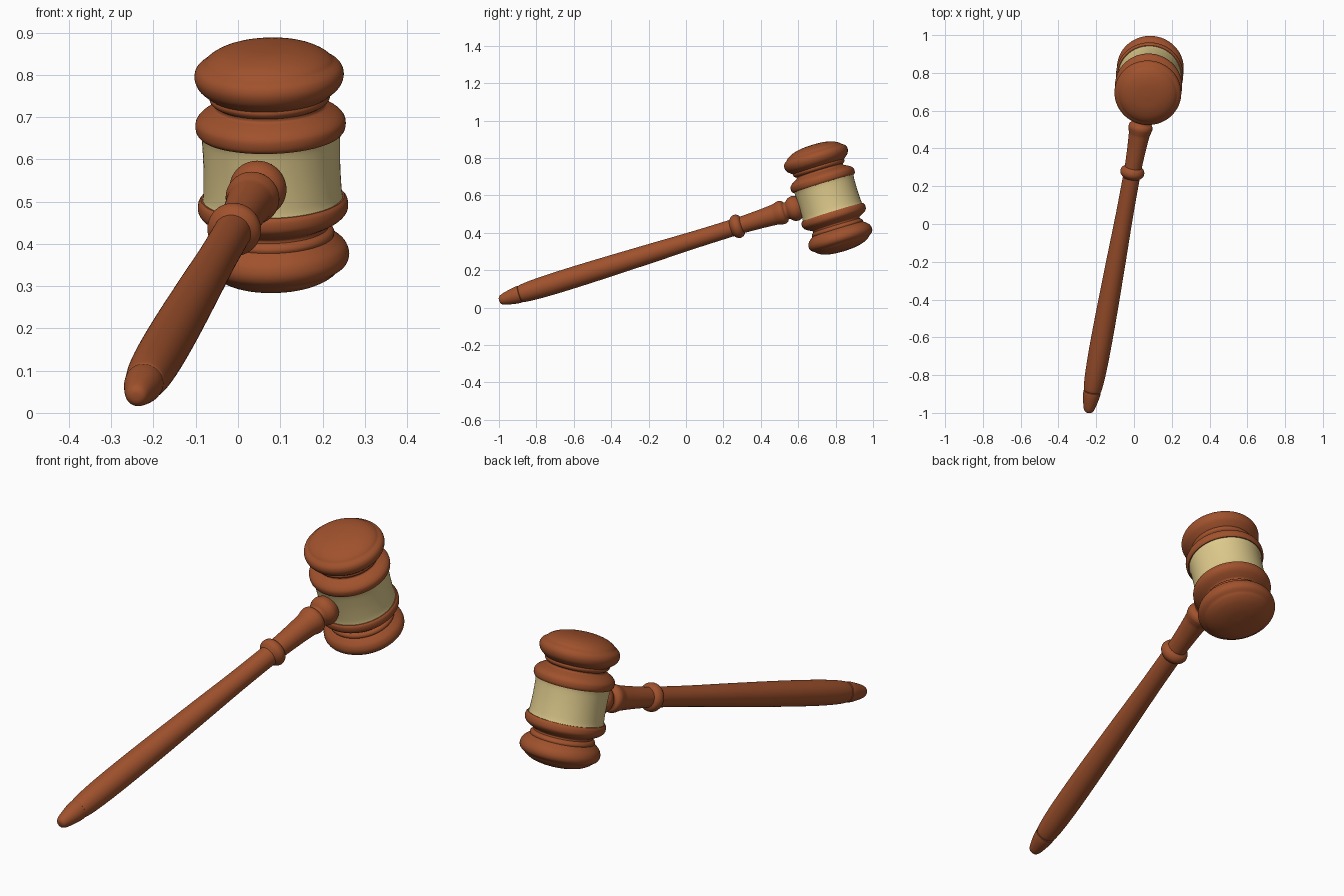
import bpy, bmesh, math
from mathutils import Vector, Matrix

if "Cube" in bpy.data.objects:
    bpy.data.objects.remove(bpy.data.objects["Cube"])


def material(name, rgb):
    m = bpy.data.materials.new(name)
    m.diffuse_color = (*rgb, 1)
    m.use_nodes = True
    m.node_tree.nodes["Principled BSDF"].inputs["Base Color"].default_value = m.diffuse_color
    return m


WOOD = material("reddish wood", (0.352, 0.084, 0.026))
BRASS = material("pale brass", (0.73, 0.59, 0.262))

# Shared frame: the handle axis passes through the centre of the head
CENTRE = Vector((0.08, 0.76, 0.586))
HANDLE = Vector((0.183, 1.0, 0.312)).normalized()
UP = Vector((-0.03, -0.306, 1.0))
UP = (UP - HANDLE * UP.dot(HANDLE)).normalized()


def smooth_curve(pts, steps=4):
    """Catmull-Rom curve through the profile points."""
    pts = [Vector(p) for p in pts]
    ext = [pts[0]] + pts + [pts[-1]]
    out = []
    for a, b, c, d in zip(ext, ext[1:], ext[2:], ext[3:]):
        for k in range(steps):
            t = k / steps
            out.append(0.5 * (2 * b + (c - a) * t + (2 * a - 5 * b + 4 * c - d) * t * t
                              + (3 * b - a - 3 * c + d) * t ** 3))
    return out + [pts[-1]]


def lathe(name, axis, sections, mat, segs=72):
    """Turn (distance, radius) sections around an axis; sections meet in creases."""
    prof = []
    for sec in sections:
        prof += smooth_curve(sec)[(1 if prof else 0):]
    bm = bmesh.new()
    rings = []
    for s, r in prof:
        if r < 1e-4:
            rings.append([bm.verts.new((0, 0, s))])
        else:
            rings.append([bm.verts.new((r * math.cos(2 * math.pi * i / segs),
                                        r * math.sin(2 * math.pi * i / segs), s))
                          for i in range(segs)])
    for a, b in zip(rings, rings[1:]):
        for i in range(segs):
            j = (i + 1) % segs
            vs = []
            for v in (a[i % len(a)], a[j % len(a)], b[j % len(b)], b[i % len(b)]):
                if v not in vs:
                    vs.append(v)
            if len(vs) > 2:
                bm.faces.new(vs)
    # Distances run outwards or inwards: orient faces away from the axis
    if prof[-1][0] < prof[0][0]:
        bmesh.ops.reverse_faces(bm, faces=bm.faces[:])
    me = bpy.data.meshes.new(name)
    bm.to_mesh(me)
    bm.free()
    me.materials.append(mat)
    ob = bpy.data.objects.new(name, me)
    bpy.context.collection.objects.link(ob)
    ob.matrix_world = Matrix.Translation(CENTRE) @ axis.to_track_quat('Z', 'Y').to_matrix().to_4x4()
    bpy.ops.object.select_all(action='DESELECT')
    ob.select_set(True)
    bpy.context.view_layer.objects.active = ob
    bpy.ops.object.shade_smooth_by_angle(angle=math.radians(35))
    return ob


# Metal band around the middle of the head
lathe("head_band", UP, [[(-0.09, 0.169), (-0.075, 0.165), (-0.05, 0.163), (0.0, 0.162),
                         (0.05, 0.163), (0.075, 0.165), (0.09, 0.169)]], BRASS)

# Two matching turned ends: ring, neck, bead, rounded cap and shallow dome
END = [
    [(0.080, 0.163), (0.080, 0.170)],
    [(0.080, 0.170), (0.088, 0.176), (0.102, 0.178), (0.115, 0.175), (0.128, 0.163), (0.140, 0.142)],
    [(0.140, 0.142), (0.146, 0.131), (0.154, 0.130)],
    [(0.154, 0.130), (0.160, 0.139), (0.168, 0.143), (0.175, 0.142)],
    [(0.175, 0.142), (0.184, 0.154), (0.200, 0.170), (0.222, 0.177), (0.242, 0.171), (0.256, 0.153)],
    [(0.256, 0.153), (0.268, 0.140), (0.282, 0.112), (0.293, 0.065), (0.297, 0.0)],
]
for name, axis in (("head_upper_end", UP), ("head_lower_end", -UP)):
    lathe(name, axis, END, WOOD)

# Handle grip: ball against the head, neck, flared shaft, collar and long grip
lathe("handle", -HANDLE, [
    [(0.150, 0.050), (0.168, 0.062), (0.190, 0.068), (0.212, 0.062), (0.228, 0.048)],
    [(0.228, 0.048), (0.236, 0.046), (0.242, 0.050)],
    [(0.242, 0.050), (0.250, 0.060), (0.265, 0.064), (0.282, 0.061), (0.300, 0.056)],
    [(0.300, 0.056), (0.38, 0.050), (0.488, 0.045)],
    [(0.488, 0.045), (0.498, 0.058), (0.515, 0.064), (0.532, 0.060), (0.548, 0.045)],
    [(0.548, 0.045), (0.75, 0.046), (1.00, 0.051), (1.30, 0.056), (1.52, 0.057),
     (1.66, 0.054), (1.735, 0.048), (1.750, 0.043)],
], WOOD)

# Tapered end tip of the handle
lathe("handle_tip", -HANDLE, [
    [(1.748, 0.040), (1.752, 0.046)],
    [(1.752, 0.046), (1.780, 0.044), (1.830, 0.034), (1.858, 0.025), (1.868, 0.014), (1.870, 0.0)],
], WOOD)
